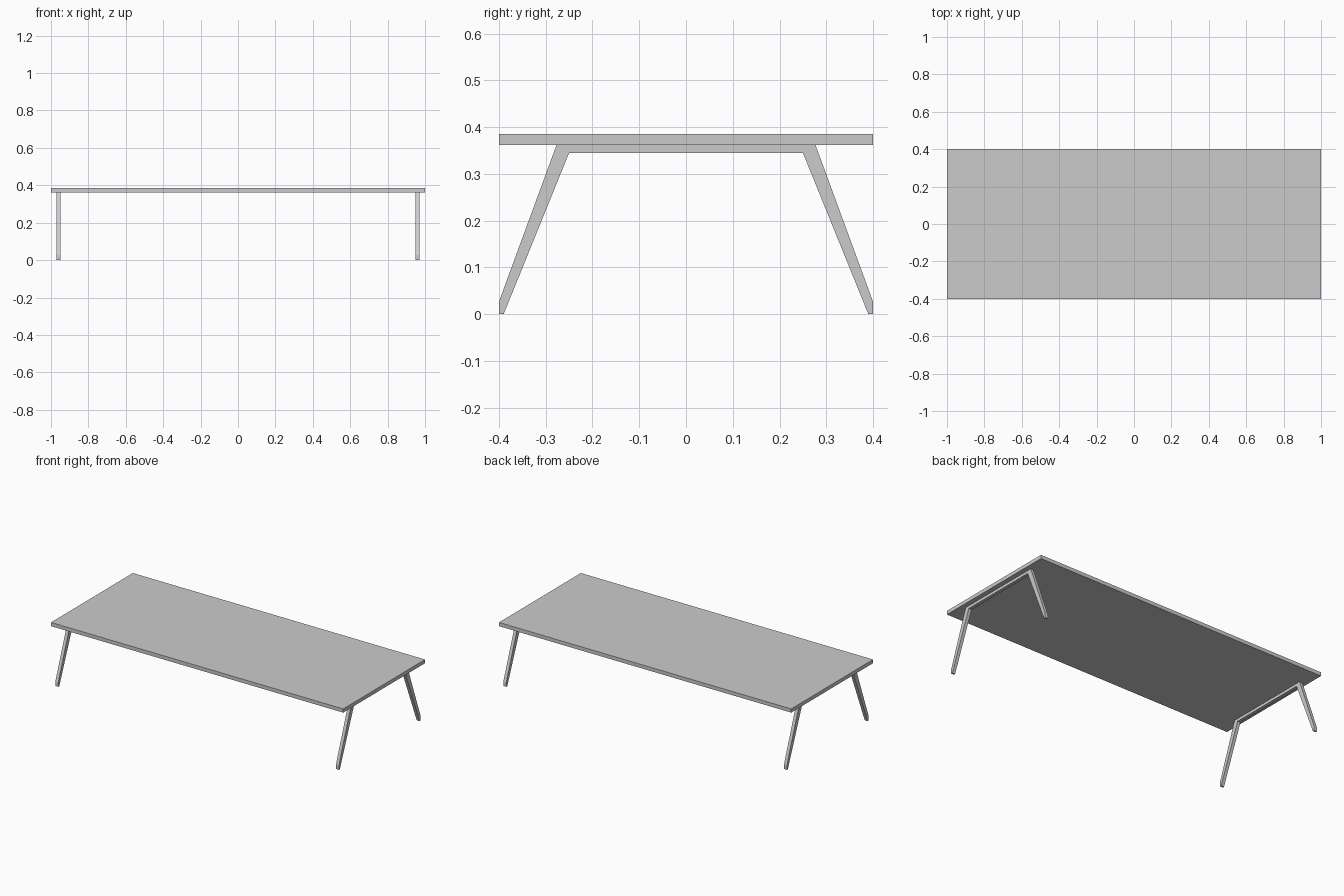
import bpy, bmesh

if "Cube" in bpy.data.objects:
    bpy.data.objects.remove(bpy.data.objects["Cube"])

TOP_Z, UNDER_Z = 0.385, 0.362


def prism(name, profile, x0, x1):
    """Extrude a (y, z) profile along x."""
    bm = bmesh.new()
    face = bm.faces.new([bm.verts.new((x0, y, z)) for y, z in profile])
    ext = bmesh.ops.extrude_face_region(bm, geom=[face])
    moved = [g for g in ext["geom"] if isinstance(g, bmesh.types.BMVert)]
    bmesh.ops.translate(bm, verts=moved, vec=(x1 - x0, 0, 0))
    bmesh.ops.recalc_face_normals(bm, faces=bm.faces)
    mesh = bpy.data.meshes.new(name)
    bm.to_mesh(mesh)
    bm.free()
    obj = bpy.data.objects.new(name, mesh)
    bpy.context.collection.objects.link(obj)
    return obj


# Flat rectangular table top
prism("table_top", [(-0.4, UNDER_Z), (0.4, UNDER_Z), (0.4, TOP_Z), (-0.4, TOP_Z)], -1, 1)

# Splayed, tapering leg and the rail joining each pair, mitred at the corner
leg = [(0.39, 0), (0.4, 0), (0.4, 0.027), (0.277, UNDER_Z), (0.25, 0.345)]
rail = [(-0.25, 0.345), (0.25, 0.345), (0.277, UNDER_Z), (-0.277, UNDER_Z)]

for side, x in (("left", -0.96), ("right", 0.96)):
    prism(f"{side}_rail", rail, x - 0.01, x + 0.01)
    for end, s in (("front", -1), ("back", 1)):
        prism(f"{end}_{side}_leg", [(s * y, z) for y, z in leg], x - 0.01, x + 0.01)
